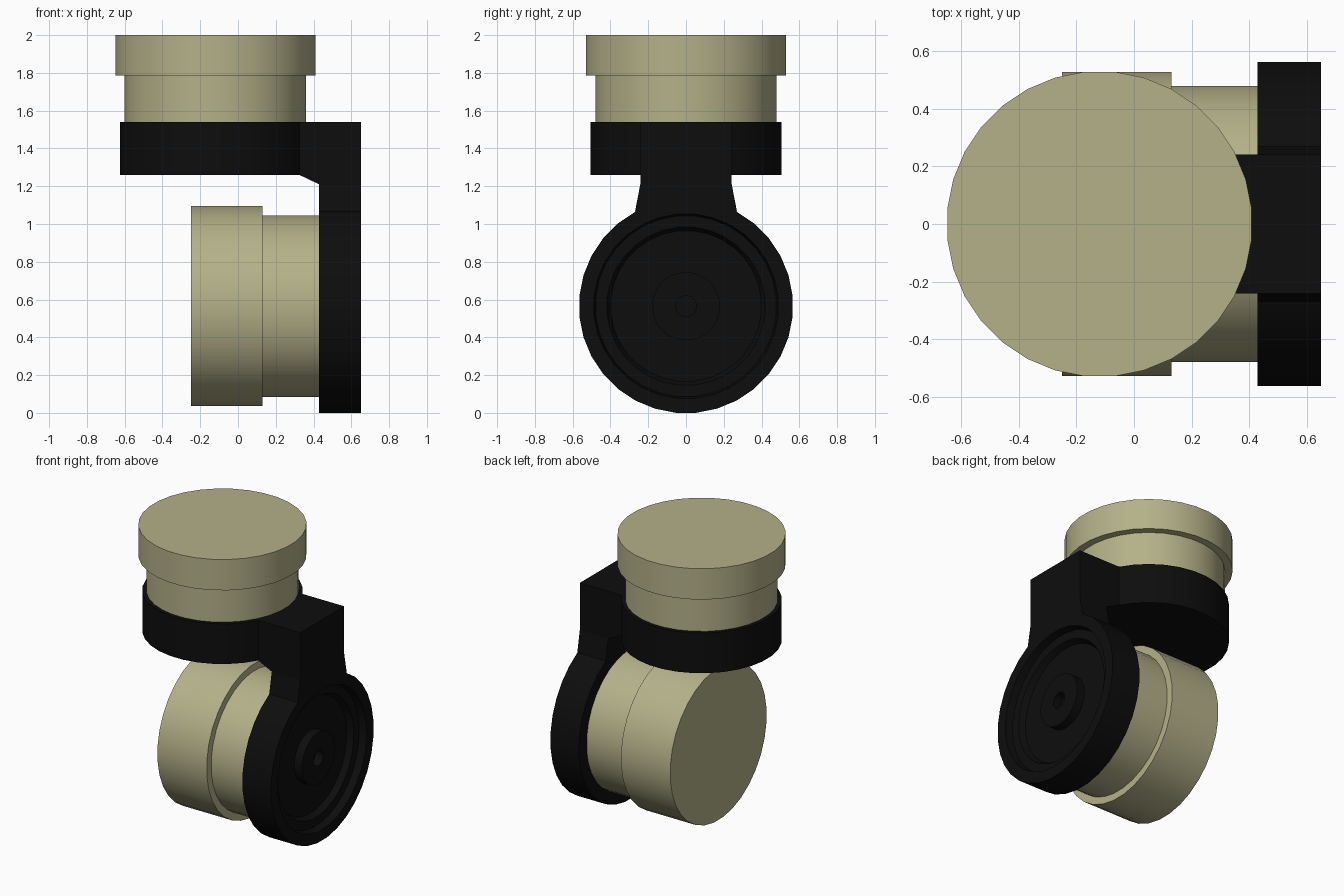
import bpy, math
from mathutils import Vector

if "Cube" in bpy.data.objects:
    bpy.data.objects.remove(bpy.data.objects["Cube"])

SEG = 32


def material(name, rgb):
    m = bpy.data.materials.new(name)
    m.diffuse_color = (*rgb, 1)
    m.use_nodes = True
    m.node_tree.nodes["Principled BSDF"].inputs["Base Color"].default_value = m.diffuse_color
    return m


cream = material("khaki_cream", (0.46, 0.44, 0.25))
black = material("black", (0.004, 0.004, 0.004))


def make(name, verts, faces, mat):
    me = bpy.data.meshes.new(name)
    me.from_pydata(verts, [], faces)
    me.materials.append(mat)
    ob = bpy.data.objects.new(name, me)
    bpy.context.collection.objects.link(ob)
    bpy.ops.object.select_all(action='DESELECT')
    ob.select_set(True)
    bpy.context.view_layer.objects.active = ob
    bpy.ops.object.mode_set(mode='EDIT')
    bpy.ops.mesh.select_all(action='SELECT')
    bpy.ops.mesh.normals_make_consistent(inside=False)
    bpy.ops.object.mode_set(mode='OBJECT')
    bpy.ops.object.shade_smooth_by_angle(angle=math.radians(30))
    return ob


def revolve(name, profile, place, mat):
    """Solid of revolution from (radius, height) pairs, capped at both ends."""
    verts, faces = [], []
    for r, h in profile:
        for i in range(SEG):
            a = 2 * math.pi * (i + 0.5) / SEG
            verts.append(place(r * math.cos(a), r * math.sin(a), h))
    for k in range(len(profile) - 1):
        for i in range(SEG):
            j = (i + 1) % SEG
            faces.append((k * SEG + i, k * SEG + j, (k + 1) * SEG + j, (k + 1) * SEG + i))
    faces.append(tuple(range(SEG)))
    faces.append(tuple(range(len(verts) - SEG, len(verts))))
    return make(name, verts, faces, mat)


def prism(name, outline, place, lo, hi, mat):
    """Extrude a 2D outline between two depths."""
    n = len(outline)
    verts = [place(u, v, d) for d in (lo, hi) for u, v in outline]
    faces = [tuple(range(n)), tuple(range(n, 2 * n))]
    faces += [(i, (i + 1) % n, n + (i + 1) % n, n + i) for i in range(n)]
    return make(name, verts, faces, mat)


def upright(u, v, h):      # axis of the upper motor
    return Vector((u - 0.12, v, h))


def sideways(u, v, h):     # axis of the lower motor
    return Vector((h, u, v + 0.565))


# Motors: narrow body and wider end cap
revolve("upper_motor", [(0.482, 1.53), (0.482, 1.785), (0.532, 1.785), (0.532, 2.0)], upright, cream)
revolve("lower_motor", [(0.482, 0.44), (0.482, 0.13), (0.532, 0.13), (0.532, -0.25)], sideways, cream)

# Bracket: upper mounting disc
revolve("bracket_upper_disc", [(0.508, 1.26), (0.508, 1.54)], upright, black)

# Bracket: lower disc with stepped recess, hub and centre hole
revolve("bracket_lower_disc",
        [(0.567, 0.43), (0.567, 0.65), (0.49, 0.65), (0.48, 0.60), (0.42, 0.60),
         (0.40, 0.56), (0.18, 0.56), (0.18, 0.62), (0.055, 0.62), (0.055, 0.56)],
        sideways, black)

# Bracket: corner block with chamfered underside
prism("bracket_corner",
      [(0.30, 1.26), (0.325, 1.26), (0.43, 1.21), (0.65, 1.21), (0.65, 1.54), (0.30, 1.54)],
      lambda u, v, d: Vector((u, d, v)), -0.242, 0.242, black)

# Bracket: flared neck down to the lower disc
prism("bracket_neck",
      [(-0.242, 1.21), (0.242, 1.21), (0.27, 1.065), (0.15, 1.06), (-0.15, 1.06), (-0.27, 1.065)],
      lambda u, v, d: Vector((d, u, v)), 0.43, 0.65, black)
